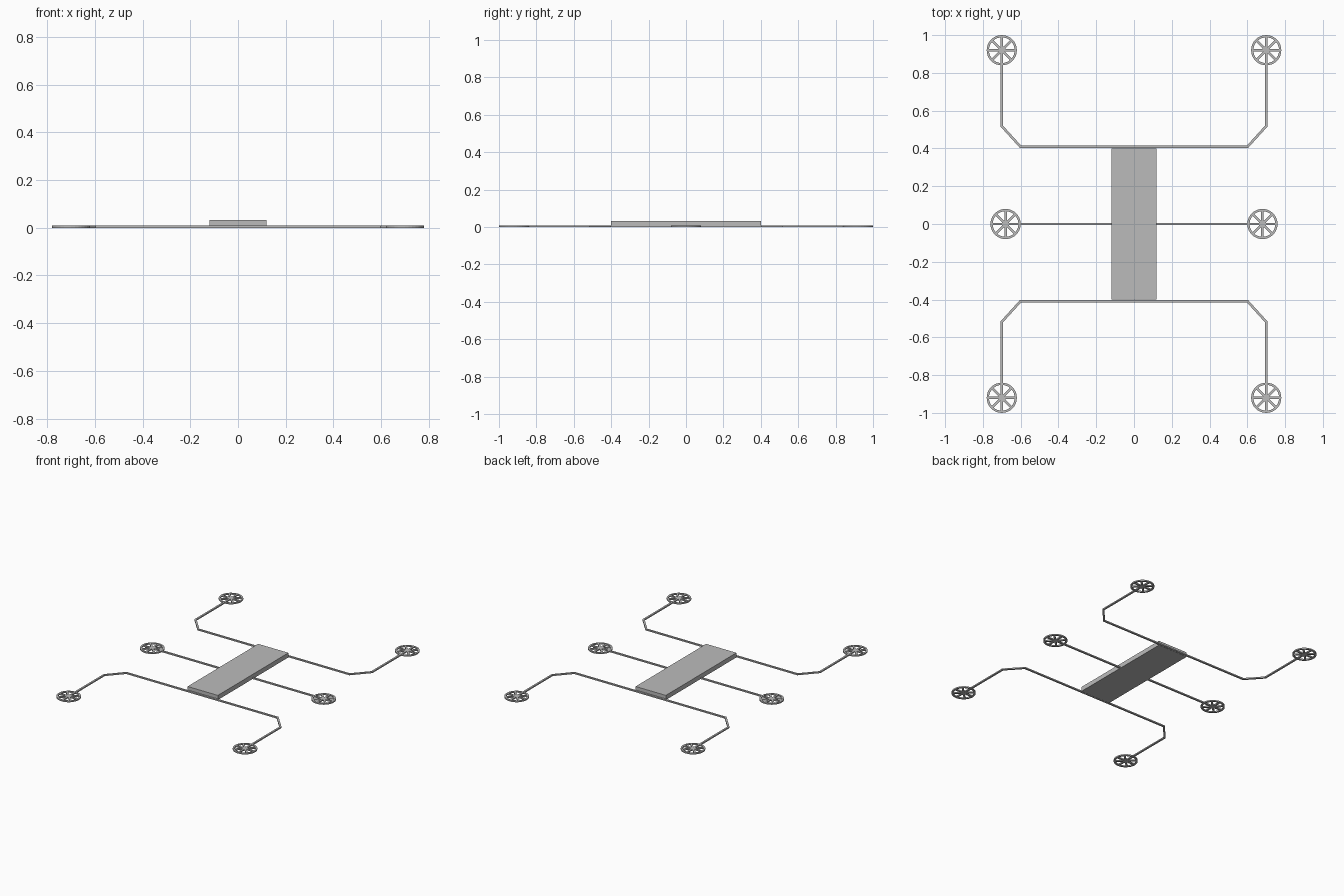
import bpy, bmesh, math
from mathutils import Vector

cube = bpy.data.objects.get("Cube")
if cube:
    bpy.data.objects.remove(cube, do_unlink=True)

grey = bpy.data.materials.new("matte grey")
grey.use_nodes = True
colour = (0.5, 0.5, 0.5, 1)
grey.diffuse_color = colour
grey.node_tree.nodes["Principled BSDF"].inputs["Base Color"].default_value = colour

THICK = 0.009    # height of rods and wheels
ROD = 0.013      # rod width
RADIUS = 0.08    # wheel radius
RIM = 0.012      # rim width
SEGMENTS = 32


def finish(name, bm):
    bmesh.ops.recalc_face_normals(bm, faces=bm.faces)
    mesh = bpy.data.meshes.new(name)
    bm.to_mesh(mesh)
    bm.free()
    mesh.materials.append(grey)
    obj = bpy.data.objects.new(name, mesh)
    bpy.context.collection.objects.link(obj)
    return obj


def add_strip(bm, left, right, height, closed=False):
    """Solid band between two matching outlines."""
    rings = [[bm.verts.new((p.x, p.y, z)) for p, z in
              ((a, 0), (b, 0), (b, height), (a, height))]
             for a, b in zip(left, right)]
    following = rings[1:] + (rings[:1] if closed else [])
    for r, s in zip(rings, following):
        for i in range(4):
            j = (i + 1) % 4
            bm.faces.new((r[i], r[j], s[j], s[i]))
    if not closed:
        bm.faces.new(rings[0])
        bm.faces.new(rings[-1])


def add_rod(bm, points, width):
    """Square rod with mitred bends."""
    pts = [Vector(p) for p in points]
    dirs = [(b - a).normalized() for a, b in zip(pts, pts[1:])]
    left, right = [], []
    for i, p in enumerate(pts):
        d0, d1 = dirs[max(i - 1, 0)], dirs[min(i, len(dirs) - 1)]
        n0 = Vector((-d0.y, d0.x))
        n = (n0 + Vector((-d1.y, d1.x))).normalized()
        offset = n * (width / 2 / n.dot(n0))
        left.append(p + offset)
        right.append(p - offset)
    add_strip(bm, left, right, THICK)


def circle(radius):
    return [Vector((math.cos(a), math.sin(a))) * radius
            for a in (math.tau * i / SEGMENTS for i in range(SEGMENTS))]


def wheel(name, x, y):
    bm = bmesh.new()
    # Rim
    add_strip(bm, circle(RADIUS), circle(RADIUS - RIM), THICK, closed=True)
    # Spokes meeting at the centre
    for i in range(4):
        a = math.pi * i / 4
        end = Vector((math.cos(a), math.sin(a))) * (RADIUS - RIM / 2)
        add_rod(bm, (-end, end), ROD)
    # Hub
    hub = bmesh.ops.create_cone(bm, cap_ends=True, segments=16, radius1=0.02,
                                radius2=0.02, depth=THICK)
    bmesh.ops.translate(bm, verts=hub["verts"], vec=(0, 0, THICK / 2))
    finish(name, bm).location = (x, y, 0)


def rod(name, points):
    bm = bmesh.new()
    add_rod(bm, points, ROD)
    finish(name, bm)


# Central slab
bm = bmesh.new()
add_strip(bm, [Vector((-0.12, -0.4)), Vector((-0.12, 0.4))],
          [Vector((0.12, -0.4)), Vector((0.12, 0.4))], 0.033)
finish("body_slab", bm)

# Bent rods across the front and back ends
for end, s in (("front", -1), ("back", 1)):
    half = [(0.6, 0.408), (0.7, 0.518), (0.7, 0.845)]
    path = [(-x, s * y) for x, y in reversed(half)] + [(x, s * y) for x, y in half]
    rod(end + "_bent_rod", path)

# Straight middle rods and all six wheels
for side, s in (("right", -1), ("left", 1)):
    rod(side + "_middle_rod", [(s * 0.12, 0), (s * 0.605, 0)])
    wheel(side + "_middle_wheel", s * 0.68, 0)
    wheel(side + "_front_wheel", s * 0.7, -0.92)
    wheel(side + "_back_wheel", s * 0.7, 0.92)
